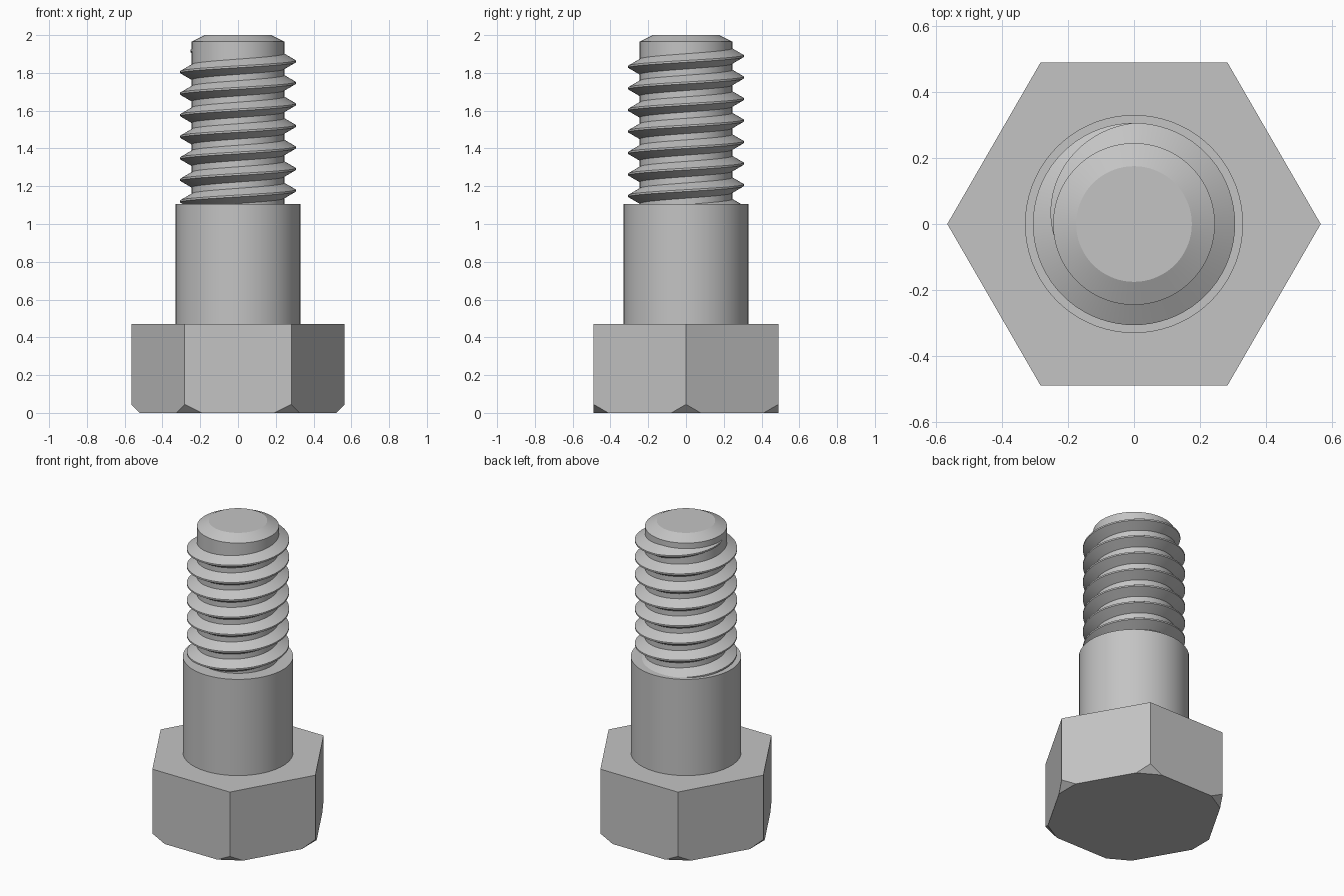
import bpy, bmesh
from math import cos, sin, pi, radians, ceil
from mathutils import Vector

default = bpy.data.objects.get("Cube")
if default:
    bpy.data.objects.remove(default, do_unlink=True)

steel = bpy.data.materials.new("grey_steel")
steel.use_nodes = True
GREY = (0.55, 0.55, 0.55, 1)
steel.diffuse_color = GREY
steel.node_tree.nodes["Principled BSDF"].inputs["Base Color"].default_value = GREY

SEGS = 72


def finish(bm, name, smooth=True):
    """Turn a bmesh into a named, shaded object."""
    bmesh.ops.recalc_face_normals(bm, faces=bm.faces[:])
    mesh = bpy.data.meshes.new(name)
    bm.to_mesh(mesh)
    bm.free()
    mesh.materials.append(steel)
    obj = bpy.data.objects.new(name, mesh)
    bpy.context.collection.objects.link(obj)
    if smooth:
        bpy.ops.object.select_all(action="DESELECT")
        obj.select_set(True)
        bpy.context.view_layer.objects.active = obj
        bpy.ops.object.shade_smooth_by_angle(angle=radians(25))
    return obj


def ring(bm, radius, z, sides):
    return [bm.verts.new((radius * cos(2 * pi * i / sides),
                          radius * sin(2 * pi * i / sides), z))
            for i in range(sides)]


def bridge(bm, a, b):
    n = len(a)
    for i in range(n):
        j = (i + 1) % n
        bm.faces.new((a[i], a[j], b[j], b[i]))


def lathe(profile, sides):
    """Closed solid through a list of (radius, z) rings."""
    bm = bmesh.new()
    rings = [ring(bm, r, z, sides) for r, z in profile]
    for a, b in zip(rings, rings[1:]):
        bridge(bm, a, b)
    bm.faces.new(rings[0])
    bm.faces.new(rings[-1])
    return bm


# Hexagonal head with the six lower corners cut off at 45 degrees
HEX_R, CUT = 0.565, 0.045
head = lathe([(HEX_R, 0), (HEX_R, 0.47)], 6)
for k in range(6):
    out = Vector((cos(k * pi / 3), sin(k * pi / 3), 0))
    cut = bmesh.ops.bisect_plane(
        head, geom=head.verts[:] + head.edges[:] + head.faces[:],
        plane_co=out * HEX_R + Vector((0, 0, CUT)),
        plane_no=out - Vector((0, 0, 1)), clear_outer=True)
    edges = [e for e in cut["geom_cut"] if isinstance(e, bmesh.types.BMEdge)]
    bmesh.ops.holes_fill(head, edges=edges)
finish(head, "hex_head", smooth=False)

# Plain shoulder and the threaded core with its chamfered tip
finish(lathe([(0.33, 0.46), (0.33, 1.105)], SEGS), "shoulder")
CORE_R = 0.245
finish(lathe([(CORE_R, 1.09), (CORE_R, 1.965), (0.175, 2.0)], SEGS), "core")

# Right-handed thread ridge, sunk into the shoulder and fading out at the top
PITCH, CREST_R = 0.114, 0.306
section = [(0.232, -0.048), (CREST_R, -0.005), (CREST_R, 0.005), (0.232, 0.048)]
start, fade, end = -14 * pi, pi / 2, radians(195)
steps = ceil((end - start) / (2 * pi / SEGS))
thread = bmesh.new()
sections = []
for i in range(steps + 1):
    a = start + (end - start) * i / steps
    sink = (CREST_R - CORE_R + 0.004) * max(0, (a - fade) / (end - fade))
    z = 1.861 + PITCH * a / (2 * pi)
    sections.append([thread.verts.new(((r - sink) * cos(a), (r - sink) * sin(a), z + h))
                     for r, h in section])
for a, b in zip(sections, sections[1:]):
    bridge(thread, a, b)
thread.faces.new(sections[0])
thread.faces.new(sections[-1])
finish(thread, "thread")
